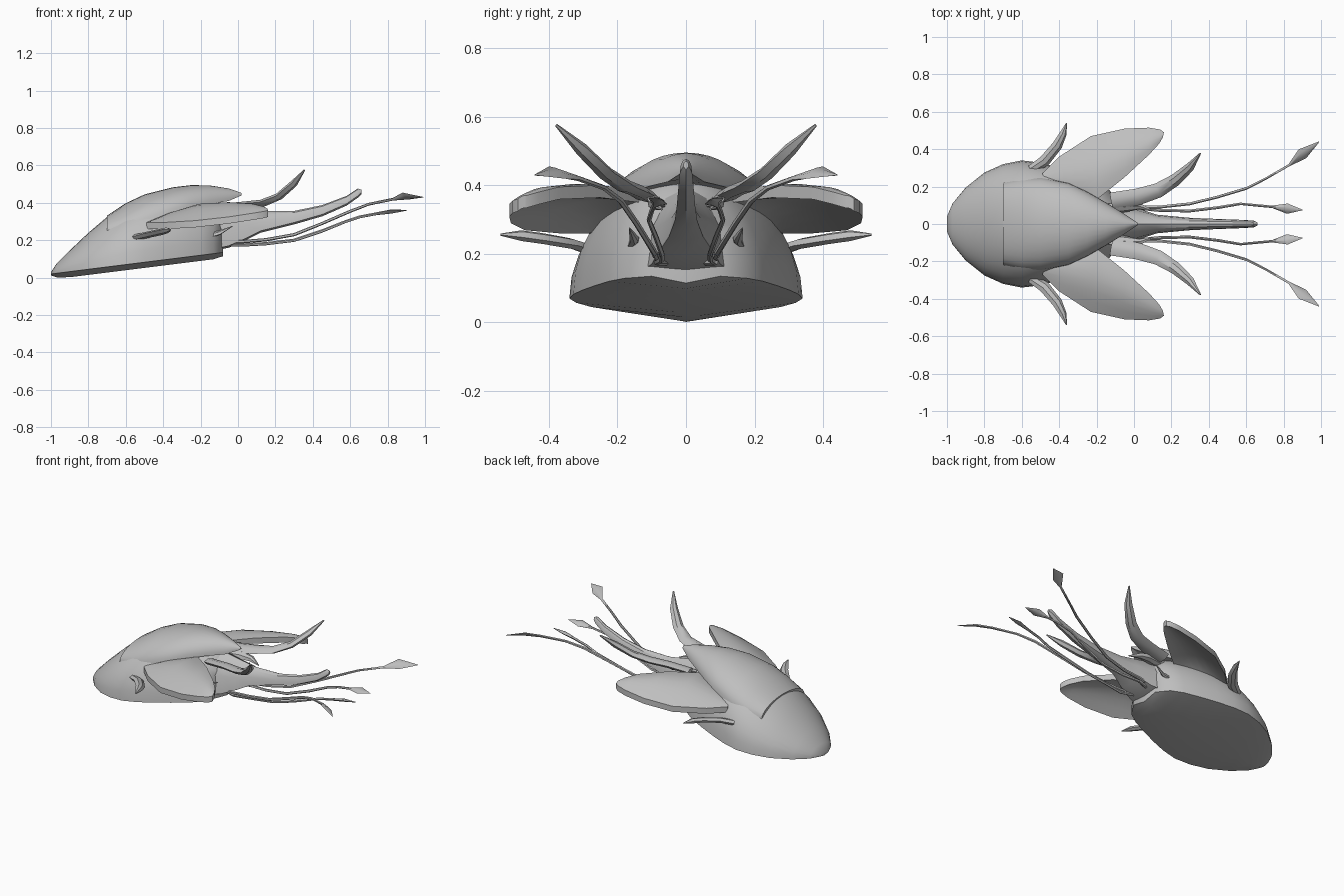
import bpy, bmesh, math
from mathutils import Vector

if "Cube" in bpy.data.objects:
    bpy.data.objects.remove(bpy.data.objects["Cube"], do_unlink=True)

grey = bpy.data.materials.new("plain grey")
grey.use_nodes = True
tone = (0.52, 0.52, 0.52, 1)
grey.diffuse_color = tone
grey.node_tree.nodes["Principled BSDF"].inputs["Base Color"].default_value = tone


def loft(name, rings, mirror=False, angle=35):
    """Skin a list of equal rings, cap both ends, optionally mirror across y."""
    bm = bmesh.new()
    loops = [[bm.verts.new(p) for p in ring] for ring in rings]
    n = len(loops[0])
    for a, b in zip(loops, loops[1:]):
        for i in range(n):
            j = (i + 1) % n
            bm.faces.new((a[i], a[j], b[j], b[i]))
    bm.faces.new(loops[0])
    bm.faces.new(loops[-1])
    bmesh.ops.recalc_face_normals(bm, faces=bm.faces)
    mesh = bpy.data.meshes.new(name)
    bm.to_mesh(mesh)
    bm.free()
    mesh.materials.append(grey)
    ob = bpy.data.objects.new(name, mesh)
    bpy.context.collection.objects.link(ob)
    if mirror:
        ob.modifiers.new("both sides", "MIRROR").use_axis = (False, True, False)
    bpy.ops.object.select_all(action="DESELECT")
    ob.select_set(True)
    bpy.context.view_layer.objects.active = ob
    bpy.ops.object.shade_smooth_by_angle(angle=math.radians(angle))
    return ob


def dome(x, w, low, top, drop, n=16):
    """Half ellipse arch with a shallow keel point below it."""
    arch = [math.pi * i / n for i in range(n + 1)]
    ring = [(x, w * math.cos(a), low + (top - low) * math.sin(a)) for a in arch]
    return ring + [(x, 0, low - drop)]


def blade(name, path, widths, thick, normal):
    """Sweep a flattened six-sided section along a path."""
    pts = [Vector(p) for p in path]
    rings = []
    for i, p in enumerate(pts):
        t = (pts[min(i + 1, len(pts) - 1)] - pts[max(i - 1, 0)]).normalized()
        side = t.cross(Vector(normal)).normalized()
        up = side.cross(t)
        w = widths[i]
        h = min(thick, w)
        rings.append([p + side * w * a + up * h * b for a, b in
                      ((1, 0), (.4, 1), (-.4, 1), (-1, 0), (-.4, -1), (.4, -1))])
    return loft(name, rings, True)


# Main body with a tilted, nearly flat underside
body = [(-1, .04, .03), (-.97, .11, .075), (-.9, .195, .145), (-.8, .275, .24),
        (-.7, .32, .325), (-.6, .34, .39), (-.5, .328, .435), (-.4, .3, .455),
        (-.3, .265, .45), (-.2, .225, .425), (-.13, .18, .4), (-.08, .1, .36)]
loft("body", [dome(x, w, .02 + .125 * (x + 1), top, min(.03, w * .2))
              for x, w, top in body])

# Pointed hood over the back
hood = [(-.7, .22, .25, .332), (-.6, .245, .26, .398), (-.5, .25, .29, .445),
        (-.35, .22, .34, .483), (-.25, .172, .375, .495), (-.15, .115, .395, .493),
        (-.05, .053, .41, .477), (.02, .006, .44, .453)]
loft("hood", [dome(x, w, low, top, -.01) for x, w, low, top in hood])

# Central tail, broad and tall at the root
tail = [(-.15, .13, .15, .4), (-.05, .1, .17, .385), (.03, .08, .205, .37),
        (.12, .05, .25, .355), (.3, .033, .295, .357), (.45, .027, .338, .388),
        (.58, .022, .395, .437), (.64, .018, .437, .477), (.66, .008, .455, .47)]
loft("tail", [dome(x, w, low, top, .01, 6) for x, w, low, top in tail])

# Leaf-shaped side wings: outer edge and inner edge at each station
wing = [((-.49, .27, .295), (-.46, .2, .285)), ((-.4, .36, .295), (-.33, .13, .34)),
        ((-.23, .47, .305), (-.2, .13, .385)), ((-.05, .51, .325), (-.05, .25, .4)),
        ((.08, .515, .345), (.08, .37, .395)), ((.14, .505, .355), (.135, .43, .38)),
        ((.16, .49, .36), (.155, .465, .37))]
rings = []
for outer, inner in wing:
    o, i = Vector(outer), Vector(inner)
    bulge = .12 * (o - i).length
    top = [o.lerp(i, k / 6) + Vector((0, 0, bulge * math.sin(math.pi * k / 6)))
           for k in range(7)]
    rings.append(top + [p - Vector((0, 0, .036)) for p in reversed(top)])
loft("wings", rings, True)

# Small curved fins in front of the wings
blade("side_fins", [(-.55, .29, .215), (-.48, .335, .23), (-.41, .42, .245),
                    (-.38, .48, .253), (-.36, .54, .256)],
      [.026, .031, .028, .02, .003], .014, (.3, 0, 1))

# Upswept horns
blade("horns", [(-.12, .12, .37), (.02, .145, .385), (.13, .18, .398),
                (.22, .235, .435), (.3, .305, .505), (.355, .378, .575)],
      [.05, .046, .04, .033, .024, .004], .017, (-.4, -.3, .8))

# Short frills beside the tail root and spikes on the rear of the body
blade("neck_frills", [(-.14, .08, .35), (-.04, .09, .355), (.03, .095, .345),
                      (.1, .07, .33)], [.035, .03, .02, .003], .014, (0, -.5, .8))
blade("rear_spikes", [(-.18, .16, .22), (-.1, .15, .24), (-.03, .165, .275)],
      [.022, .016, .002], .01, (0, .5, .8))

# Long whips ending in flat leaf tips
blade("outer_whips", [(-.1, .06, .19), (.03, .088, .193), (.15, .092, .203),
                      (.3, .108, .23), (.45, .145, .29), (.6, .19, .355),
                      (.7, .24, .393), (.83, .315, .42), (.9, .375, .437),
                      (.99, .44, .43)],
      [.012, .011, .01, .009, .008, .008, .007, .007, .036, .002], .008, (0, -.6, .8))
blade("inner_whips", [(-.1, .04, .175), (.03, .085, .175), (.15, .072, .182),
                      (.3, .07, .2), (.45, .088, .25), (.57, .108, .298),
                      (.65, .1, .325), (.74, .092, .342), (.82, .082, .354),
                      (.9, .075, .36)],
      [.012, .01, .009, .008, .008, .007, .007, .007, .029, .002], .008, (0, -.3, .9))
